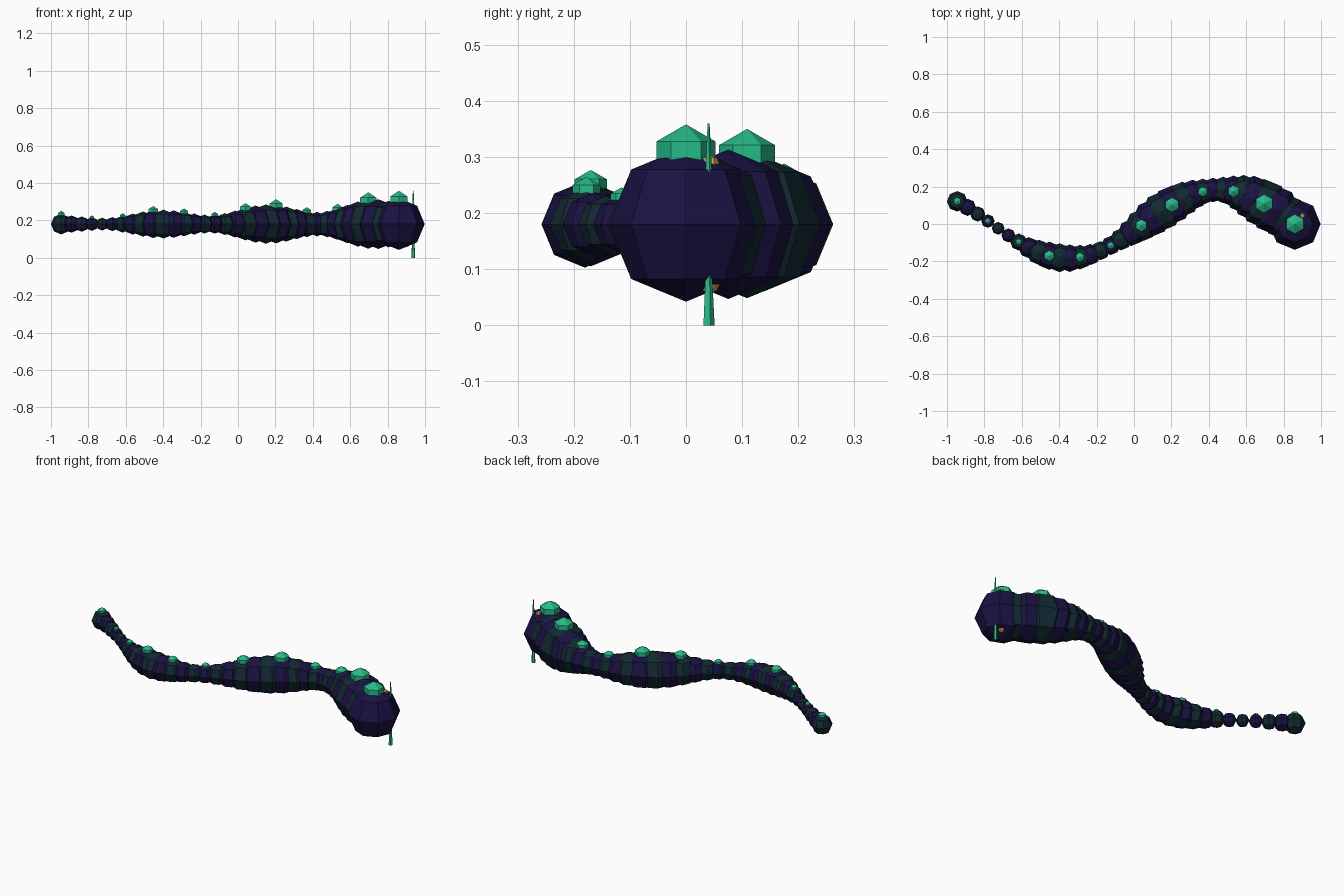
import bpy
from math import sin

if "Cube" in bpy.data.objects:
    bpy.data.objects.remove(bpy.data.objects["Cube"])


def mat(name, rgb):
    m = bpy.data.materials.new(name)
    m.diffuse_color = (*rgb, 1)
    m.use_nodes = True
    m.node_tree.nodes["Principled BSDF"].inputs["Base Color"].default_value = m.diffuse_color
    return m


NAVY = mat("navy", (0.010, 0.006, 0.055))
TEAL = mat("dark_teal", (0.006, 0.022, 0.032))
GREEN = mat("green", (0.02, 0.50, 0.25))
GOLD = mat("gold", (0.60, 0.32, 0.08))


def ball(name, loc, r, segs, rings, m):
    bpy.ops.mesh.primitive_uv_sphere_add(segments=segs, ring_count=rings, radius=r, location=loc)
    o = bpy.context.object
    o.name = name
    o.data.materials.append(m)
    return o


COUNT, STEP, MID, HEAD_R = 34, 0.0547, 0.18, 0.138

# Winding body: overlapping faceted balls that swell and taper toward the tail
for i in range(COUNT):
    x, y = 0.86 - STEP * i, 0.183 * sin(0.2123 * i)
    r = HEAD_R if i == 0 else (0.109 - 0.0021 * i) * (1 + 0.29 * sin(0.6 * i))
    if i == COUNT - 1:
        r = 0.055
    name = "head" if i == 0 else f"body_segment_{i}"
    ball(name, (x, y, MID), r, 8, 4, TEAL if i % 2 else NAVY)
    # Glowing knob on the back of every third segment
    if i % 3 == 0:
        ball(f"back_knob_{i}", (x, y, MID + 0.85 * r), 0.44 * r, 6, 3, GREEN)

# Eyes and feelers, paired above and below the head's middle
for side, s in (("upper", 1), ("lower", -1)):
    ball(f"{side}_eye", (0.90, 0.043, MID + s * 0.107), 0.017, 6, 4, GOLD)
    bpy.ops.mesh.primitive_cone_add(vertices=5, radius1=0.011, radius2=0.002, depth=0.18,
                                    location=(0.937, 0.04, MID + s * 0.09))
    feeler = bpy.context.object
    feeler.name = f"{side}_feeler"
    feeler.data.materials.append(GREEN)
